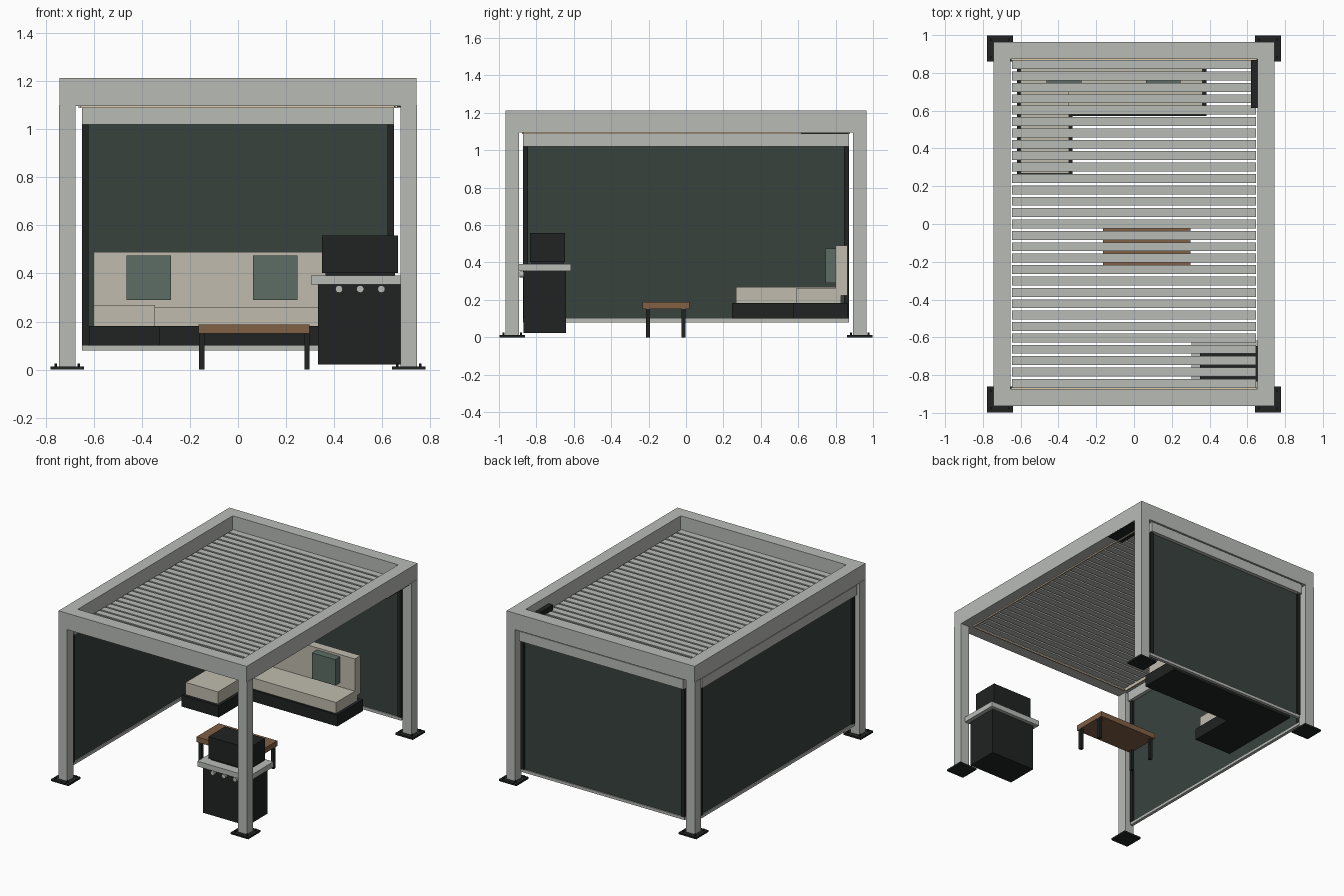
import bpy

if "Cube" in bpy.data.objects:
    bpy.data.objects.remove(bpy.data.objects["Cube"])


def mat(name, r, g, b):
    m = bpy.data.materials.new(name)
    m.diffuse_color = (r, g, b, 1)
    m.use_nodes = True
    m.node_tree.nodes["Principled BSDF"].inputs["Base Color"].default_value = m.diffuse_color
    return m


ALU = mat("aluminium", 0.48, 0.50, 0.47)
DARK = mat("dark", 0.014, 0.017, 0.016)
FABRIC = mat("fabric", 0.04, 0.055, 0.048)
CREAM = mat("cream", 0.53, 0.50, 0.42)
WOOD = mat("wood", 0.22, 0.115, 0.06)
GREEN = mat("green", 0.11, 0.155, 0.13)
WARM = mat("warm_light", 0.75, 0.60, 0.42)


def box(name, x, y, z, m):
    """Box from (min, max) ranges."""
    mesh = bpy.data.meshes.new(name)
    v = [(a, b, c) for a in x for b in y for c in z]
    f = [(0, 1, 3, 2), (4, 6, 7, 5), (0, 4, 5, 1),
         (2, 3, 7, 6), (0, 2, 6, 4), (1, 5, 7, 3)]
    mesh.from_pydata(v, [], f)
    mesh.materials.append(m)
    ob = bpy.data.objects.new(name, mesh)
    bpy.context.collection.objects.link(ob)
    return ob


def span(c, half):
    return (c - half, c + half)


def cylinder(name, r, depth, loc, m, rot=(0, 0, 0), sides=16):
    bpy.ops.mesh.primitive_cylinder_add(vertices=sides, radius=r, depth=depth,
                                        location=loc, rotation=rot)
    ob = bpy.context.object
    ob.name = name
    ob.data.materials.append(m)
    bpy.ops.object.shade_smooth_by_angle()


# Posts, base plates and bolts
PX, PY = 0.71, 0.929
for sx in (-1, 1):
    for sy in (-1, 1):
        cx, cy = sx * PX, sy * PY
        box("post", span(cx, 0.035), span(cy, 0.035), (0.01, 1.10), ALU)
        box("base_plate", span(cx, 0.069), span(cy, 0.069), (0, 0.013), DARK)
        for bx in (-1, 1):
            for by in (-1, 1):
                cylinder("bolt", 0.006, 0.014,
                         (cx + bx * 0.047, cy + by * 0.047, 0.019), DARK, sides=6)

# Roof beams and light strips under their inner edges
ZB = (1.096, 1.2125)
for s in (-1, 1):
    box("side_beam", span(s * 0.6985, 0.0445), (-0.964, 0.964), ZB, ALU)
    box("cross_beam", (-0.654, 0.654), span(s * 0.919, 0.045), ZB, ALU)
    box("side_light", span(s * 0.658, 0.005), (-0.87, 0.87), (1.088, 1.098), WARM)
    box("cross_light", (-0.65, 0.65), span(s * 0.871, 0.005), (1.088, 1.098), WARM)

# Louvres
for i in range(29):
    box("louvre", (-0.647, 0.647), span((i - 14) * 0.0603, 0.0235),
        (1.104, 1.118), ALU)

# Drive housing in the back right corner
box("drive_housing", (0.62, 0.7425), (0.615, 0.868), (1.09, 1.155), DARK)


# Roller screens: along x (back) and along y (left)
def screen(name, along_x, half, depth_pos):
    def part(part_name, u, d, z, m):
        x, y = (u, span(depth_pos, d)) if along_x else (span(depth_pos, d), u)
        box(name + part_name, x, y, z, m)
    part("_cassette", (-half, half), 0.03, (1.02, 1.09), ALU)
    part("_fabric", (-half + 0.01, half - 0.01), 0.003, (0.095, 1.03), FABRIC)
    part("_bottom_bar", (-half, half), 0.011, (0.08, 0.10), ALU)
    for s in (-1, 1):
        part("_guide", span(s * (half - 0.0135), 0.0135), 0.015, (0.10, 1.02), DARK)


screen("back_screen", True, 0.648, 0.929)
screen("left_screen", False, 0.871, -0.71)

# Corner sofa
box("sofa_base", (-0.62, 0.383), (0.573, 0.866), (0.10, 0.182), DARK)
box("chaise_base", (-0.62, -0.325), (0.246, 0.573), (0.10, 0.182), DARK)
box("chaise_cushion", (-0.60, -0.345), (0.267, 0.80), (0.182, 0.269), CREAM)
box("seat_cushion", (-0.345, 0.363), (0.588, 0.83), (0.182, 0.26), CREAM)
box("backrest", (-0.60, 0.363), (0.80, 0.864), (0.222, 0.49), CREAM)
for px in (-0.371, 0.155):
    box("pillow", span(px, 0.092), (0.745, 0.802), (0.29, 0.475), GREEN)

# Low table
box("table_top", (-0.165, 0.298), (-0.232, 0.018), (0.15, 0.188), WOOD)
for tx in (-0.151, 0.287):
    for ty in (-0.203, -0.013):
        box("table_leg", span(tx, 0.011), span(ty, 0.011), (0, 0.15), DARK)

# Grill
GX = 0.508
box("grill_body", span(GX, 0.175), (-0.87, -0.642), (0.022, 0.354), DARK)
box("grill_shelf", span(GX, 0.204), (-0.893, -0.616), (0.354, 0.391), ALU)
box("grill_lid_seat", span(GX, 0.145), (-0.825, -0.655), (0.391, 0.405), DARK)
box("grill_lid", span(GX, 0.158), (-0.834, -0.647), (0.402, 0.557), DARK)
for k in (-1, 0, 1):
    cylinder("grill_knob", 0.0155, 0.02, (GX + k * 0.088, -0.879, 0.335),
             ALU, rot=(1.5708, 0, 0))
